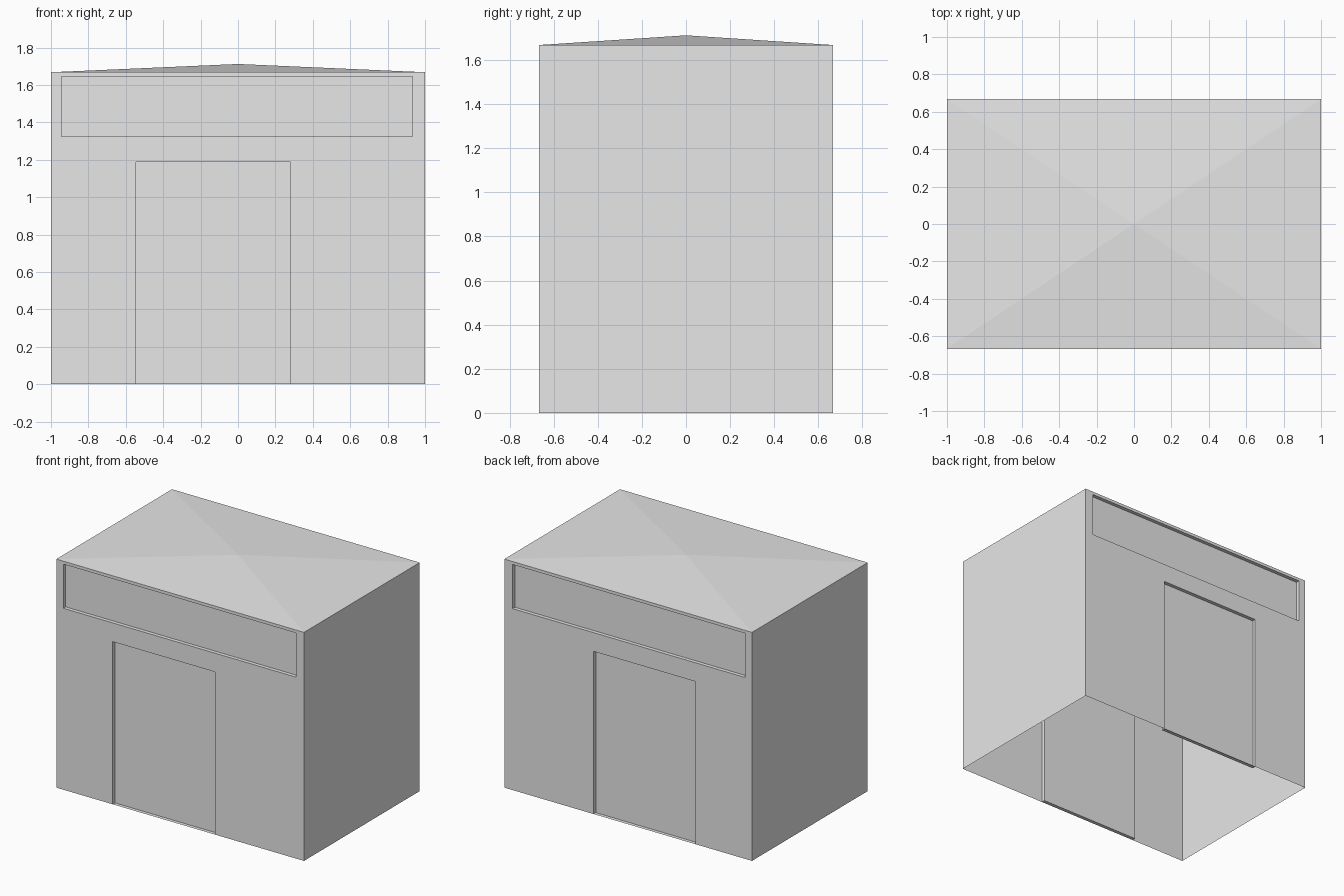
import bpy, bmesh

HALF_X, HALF_Y, EAVE, PEAK = 1.0, 0.667, 1.668, 1.712
DEPTH = 0.027
DOOR = (-0.545, 0.28, 0.0, 1.187)       # x range, z range
SIGN = (-0.944, 0.934, 1.324, 1.646)

cube = bpy.data.objects.get("Cube")
if cube:
    bpy.data.objects.remove(cube, do_unlink=True)

grey = bpy.data.materials.new("plain_grey")
grey.use_nodes = True
colour = (0.8, 0.8, 0.8, 1)
grey.diffuse_color = colour
grey.node_tree.nodes["Principled BSDF"].inputs["Base Color"].default_value = colour


def finish(name, bm):
    mesh = bpy.data.meshes.new(name)
    bm.to_mesh(mesh)
    bm.free()
    mesh.materials.append(grey)
    bpy.context.collection.objects.link(bpy.data.objects.new(name, mesh))


def add_face(bm, points):
    return bm.faces.new([bm.verts.new(p) for p in points])


def inside(face, box):
    c = face.calc_center_median()
    return box[0] < c.x < box[1] and box[2] < c.z < box[3]


def recessed_wall(name, side):
    """Long wall divided along the openings, with both panels pushed inward."""
    bm = bmesh.new()
    xs = sorted({-HALF_X, HALF_X, *DOOR[:2], *SIGN[:2]})
    zs = sorted({0.0, EAVE, *DOOR[2:], *SIGN[2:]})
    y = side * HALF_Y
    grid = [[bm.verts.new((x, y, z)) for x in xs] for z in zs]
    for low, high in zip(grid, grid[1:]):
        for i in range(len(xs) - 1):
            loop = [low[i], low[i + 1], high[i + 1], high[i]]
            bm.faces.new(loop if side < 0 else loop[::-1])
    for box in (DOOR, SIGN):
        region = [f for f in bm.faces if inside(f, box)]
        new = bmesh.ops.extrude_face_region(bm, geom=region)["geom"]
        moved = [v for v in new if isinstance(v, bmesh.types.BMVert)]
        bmesh.ops.translate(bm, verts=moved, vec=(0, -side * DEPTH, 0))
        leftover = [f for f in region if f.is_valid]
        if leftover:
            bmesh.ops.delete(bm, geom=leftover, context='FACES_ONLY')
    finish(name, bm)


# Front and back walls with door and sign recesses
recessed_wall("front_wall", -1)
recessed_wall("back_wall", 1)

# Plain end walls
for name, s in (("left_wall", 1), ("right_wall", -1)):
    bm = bmesh.new()
    x, y = s * HALF_X, s * HALF_Y
    add_face(bm, [(x, -y, 0), (x, y, 0), (x, y, EAVE), (x, -y, EAVE)])
    finish(name, bm)

# Shallow four-sided roof; the underside stays open
bm = bmesh.new()
corners = [bm.verts.new((sx * HALF_X, sy * HALF_Y, EAVE))
           for sx, sy in ((-1, -1), (1, -1), (1, 1), (-1, 1))]
peak = bm.verts.new((0, 0, PEAK))
for i in range(4):
    bm.faces.new((corners[i], corners[(i + 1) % 4], peak))
finish("roof", bm)
